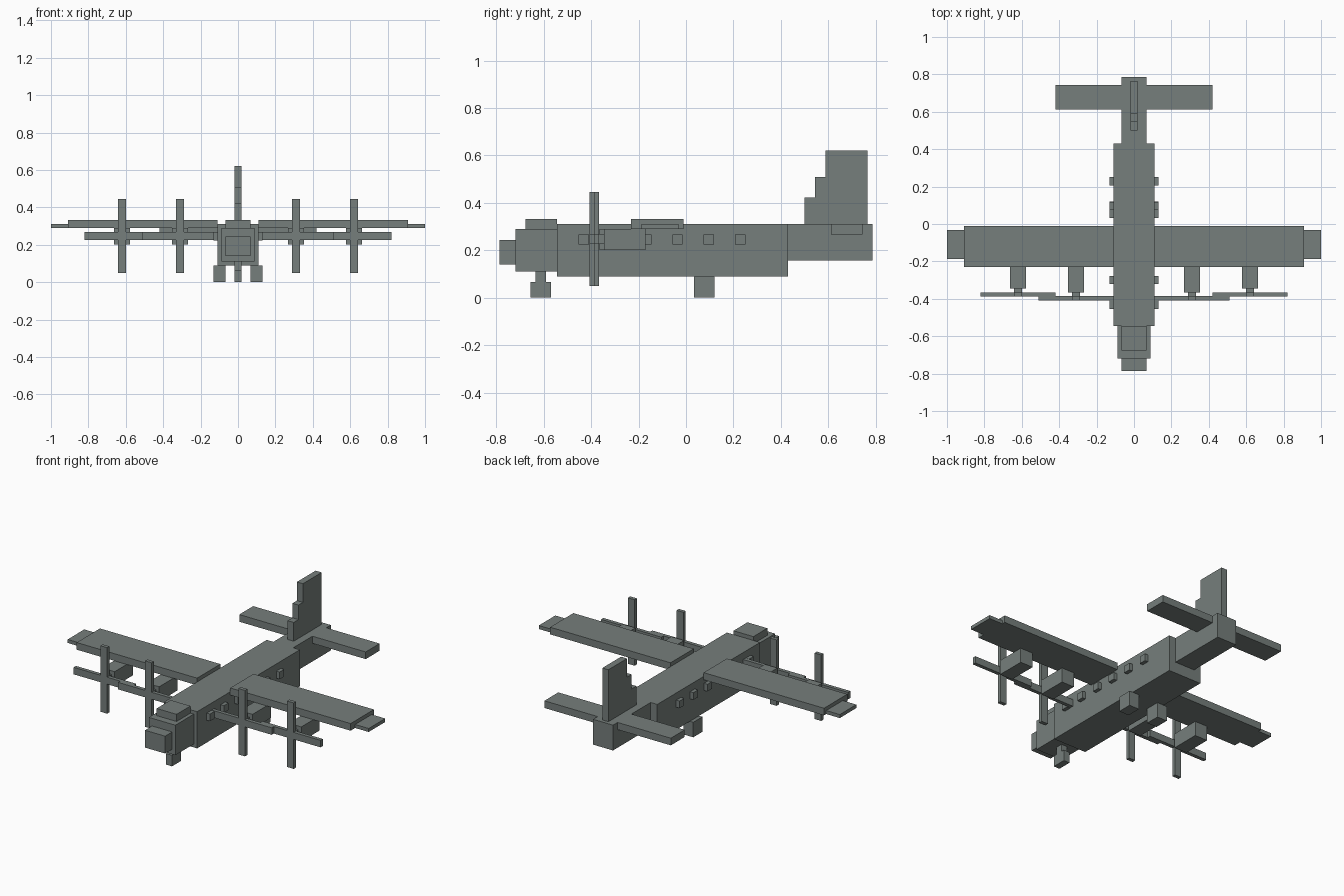
import bpy

default = bpy.data.objects.get("Cube")
if default:
    bpy.data.objects.remove(default, do_unlink=True)

PAINT = (0.18, 0.21, 0.20, 1)
paint = bpy.data.materials.new("grey_green_paint")
paint.use_nodes = True
paint.diffuse_color = PAINT
paint.node_tree.nodes["Principled BSDF"].inputs["Base Color"].default_value = PAINT


def box(name, xs, ys, zs):
    """Axis-aligned box from its (min, max) ranges."""
    spans = (xs, ys, zs)
    bpy.ops.mesh.primitive_cube_add(size=1, location=[(a + b) / 2 for a, b in spans])
    ob = bpy.context.object
    ob.name = name
    ob.scale = [b - a for a, b in spans]
    bpy.ops.object.transform_apply(location=False, rotation=False, scale=True)
    ob.data.materials.append(paint)


def middle(name, half, ys, zs):
    """Box centred across the aircraft."""
    box(name, (-half, half), ys, zs)


def pair(name, xs, ys, zs):
    """Matching boxes on the left (+x) and right (-x)."""
    box("left_" + name, xs, ys, zs)
    box("right_" + name, (-xs[1], -xs[0]), ys, zs)


# Fuselage
middle("fuselage", 0.11, (-0.545, 0.43), (0.09, 0.31))
middle("cockpit", 0.088, (-0.72, -0.545), (0.11, 0.29))
middle("cockpit_roof", 0.066, (-0.677, -0.545), (0.29, 0.333))
middle("nose", 0.067, (-0.787, -0.72), (0.14, 0.244))
middle("tail_boom", 0.066, (0.43, 0.787), (0.158, 0.31))

# Side windows
for i in range(6):
    y = -0.432 + 0.132 * i
    pair(f"window_{i + 1}", (0.11, 0.132), (y - 0.022, y + 0.022), (0.224, 0.267))

# Wings and tailplane
pair("wing", (0.11, 0.91), (-0.231, -0.01), (0.29, 0.333))
pair("wing_tip", (0.91, 1.0), (-0.188, -0.031), (0.29, 0.311))
pair("tailplane", (0.066, 0.42), (0.612, 0.744), (0.267, 0.31))

# Stepped fin
for i, (front, back, top) in enumerate([(0.5, 0.545, 0.423), (0.545, 0.588, 0.51),
                                        (0.588, 0.765, 0.622)]):
    middle(f"fin_step_{i + 1}", 0.02, (front, back), (0.31, top))

# Engines with four-bladed propellers
for place, x, y in (("inner", 0.31, -0.365), ("outer", 0.62, -0.345)):
    hub = 0.247
    blade_y = (y - 0.043, y - 0.021)
    pair(place + "_engine", (x - 0.042, x + 0.042), (y, y + 0.175), (0.202, 0.29))
    pair(place + "_shaft", (x - 0.021, x + 0.021), (y - 0.021, y), (hub - 0.021, hub + 0.021))
    pair(place + "_upright_blades", (x - 0.022, x + 0.022), blade_y, (hub - 0.198, hub + 0.198))
    for side, a, b in (("near", x - 0.2, x - 0.022), ("far", x + 0.022, x + 0.2)):
        pair(f"{place}_{side}_blade", (a, b), blade_y, (hub - 0.021, hub + 0.021))

# Landing gear
middle("nose_wheel", 0.02, (-0.655, -0.57), (0, 0.066))
middle("nose_strut", 0.02, (-0.634, -0.59), (0.066, 0.11))
pair("main_wheel", (0.066, 0.132), (0.033, 0.12), (0, 0.09))
